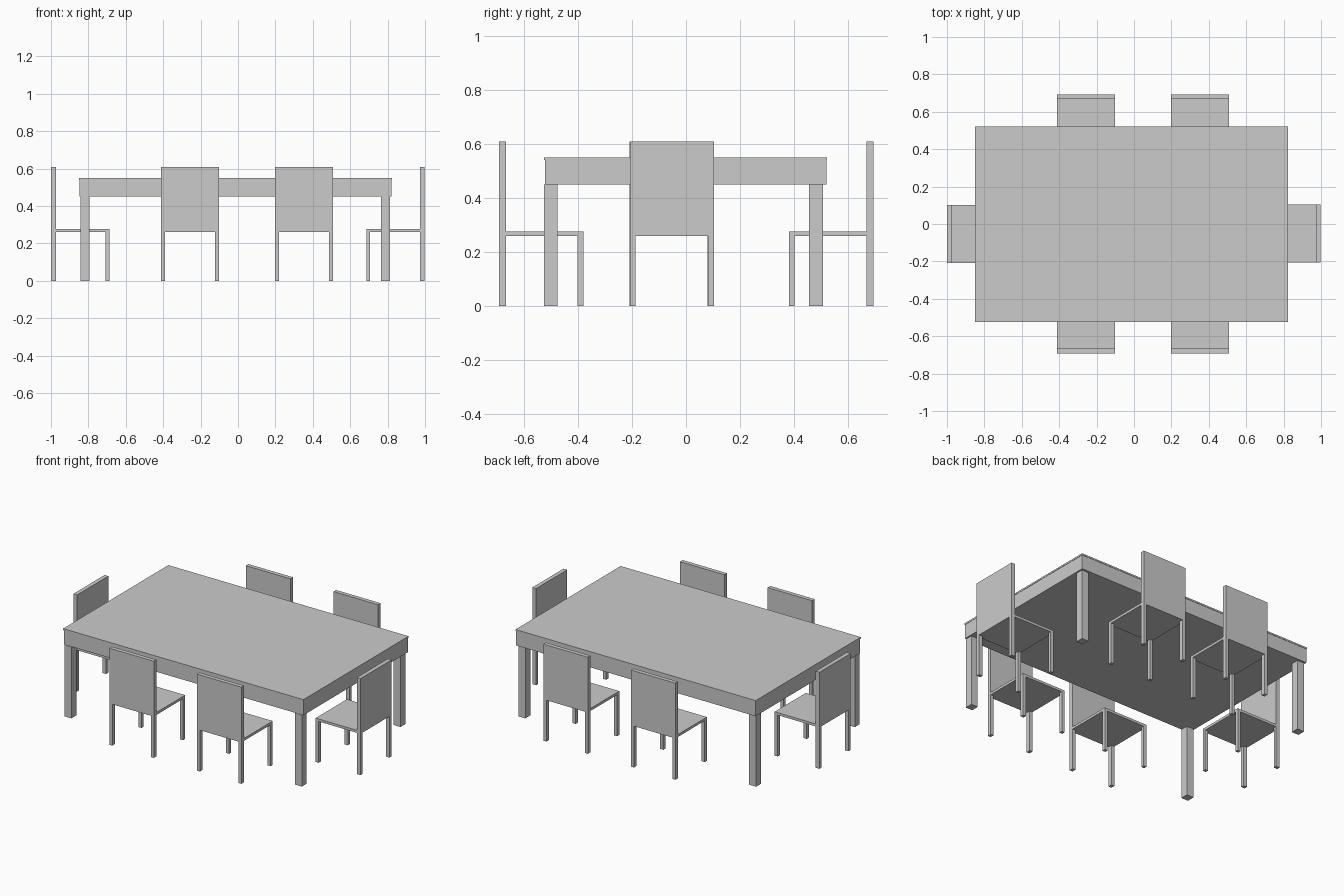
import bpy
from math import pi
from mathutils import Matrix

if "Cube" in bpy.data.objects:
    bpy.data.objects.remove(bpy.data.objects["Cube"])


def box(name, x, y, z, matrix=Matrix()):
    """Box from (min, max) ranges, optionally placed by a matrix."""
    bpy.ops.mesh.primitive_cube_add(size=1)
    ob = bpy.context.object
    ob.name = name
    size = Matrix.Diagonal([r[1] - r[0] for r in (x, y, z)] + [1])
    centre = Matrix.Translation([(r[0] + r[1]) / 2 for r in (x, y, z)])
    ob.data.transform(matrix @ centre @ size)
    return ob


def chair(name, x, y, angle):
    """Chair with its backrest at local -y, facing local +y."""
    m = Matrix.Translation((x, y, 0)) @ Matrix.Rotation(angle, 4, 'Z')
    w, d = 0.155, 0.156          # half width, half depth
    back, leg = 0.026, 0.021     # thicknesses
    seat_low, seat_top = 0.26, 0.276
    box(name + " seat", (-w, w), (-d + back, d), (seat_low, seat_top), m)
    box(name + " backrest", (-w, w), (-d, -d + back), (seat_low, 0.608), m)
    for side, lx in (("left", (-w, -w + leg)), ("right", (w - leg, w))):
        box(f"{name} {side} rear leg", lx, (-d, -d + back), (0, seat_low), m)
        box(f"{name} {side} front leg", lx, (d - leg, d), (0, seat_low), m)


# Table: thin top over a solid deep frame
box("table top", (-0.85, 0.823), (-0.525, 0.521), (0.54, 0.55))
box("table frame", (-0.848, 0.821), (-0.522, 0.519), (0.45, 0.54))
for xs, lx in (("left", (-0.842, -0.793)), ("right", (0.765, 0.812))):
    for ys, ly in (("front", (-0.525, -0.476)), ("back", (0.456, 0.506))):
        box(f"table {ys} {xs} leg", lx, ly, (0, 0.45))

# Two chairs on each long side, one at each end
for side, x in (("left", -0.257), ("right", 0.353)):
    chair(f"front {side} chair", x, -0.536, 0)
    chair(f"back {side} chair", x, 0.537, pi)
chair("left end chair", -0.844, -0.054, -pi / 2)
chair("right end chair", 0.842, -0.052, pi / 2)
